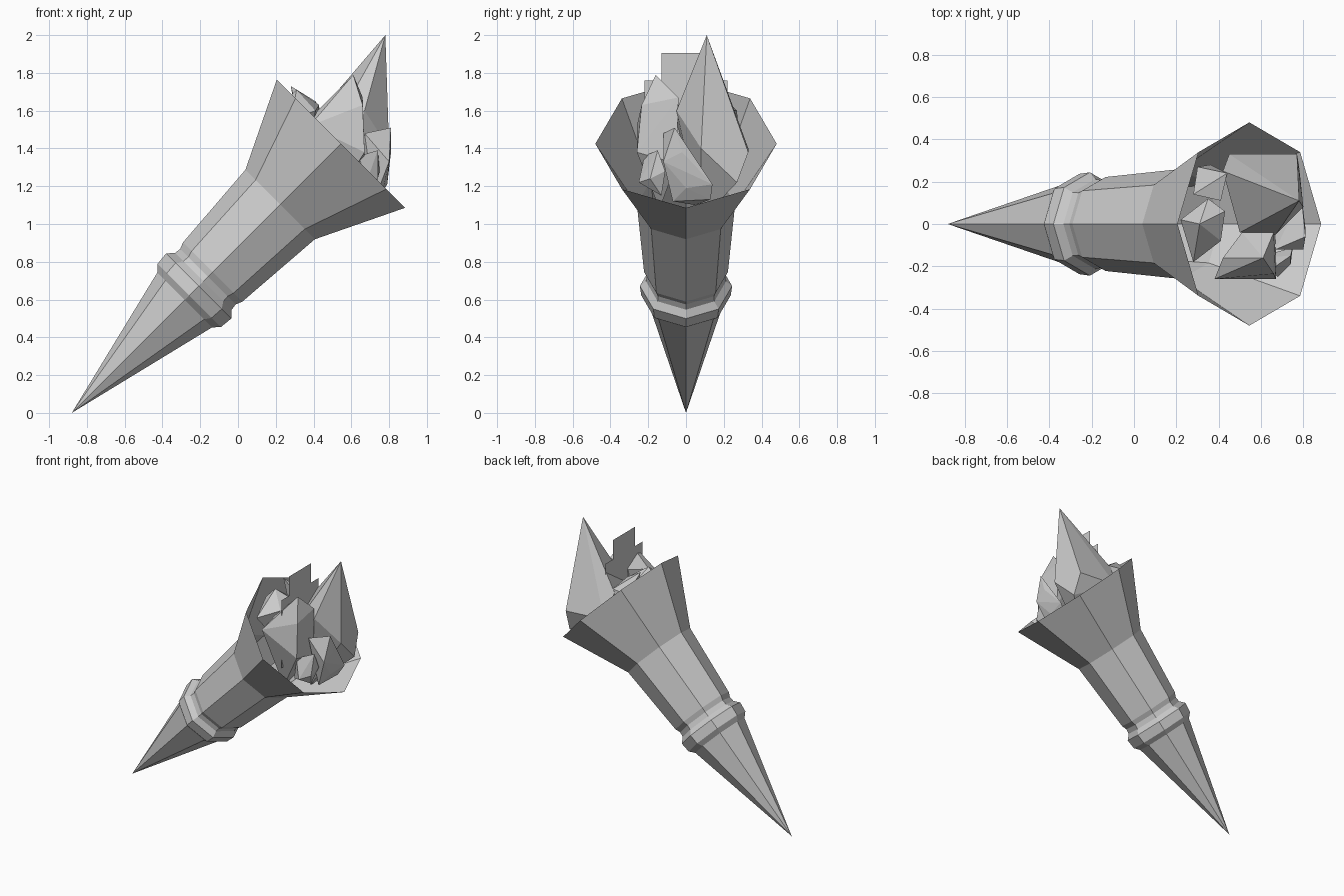
import bpy, bmesh
from math import cos, sin, pi, sqrt
from mathutils import Vector

if "Cube" in bpy.data.objects:
    bpy.data.objects.remove(bpy.data.objects["Cube"])


def finish(bm, name):
    bmesh.ops.recalc_face_normals(bm, faces=bm.faces)
    me = bpy.data.meshes.new(name)
    bm.to_mesh(me)
    bm.free()
    ob = bpy.data.objects.new(name, me)
    bpy.context.collection.objects.link(ob)
    return ob


def lathe(name, origin, axis, profile, sides=8):
    """Flat-sided open shell: profile is (distance, radius) along the axis."""
    u = Vector((0, 1, 0))
    w = axis.cross(u)
    bm = bmesh.new()
    rings = []
    for s, r in profile:
        c = origin + axis * s
        if r == 0:
            rings.append([bm.verts.new(c)] * sides)
        else:
            rings.append([bm.verts.new(c + r * (u * cos(2 * pi * i / sides) + w * sin(2 * pi * i / sides)))
                          for i in range(sides)])
    for a, b in zip(rings, rings[1:]):
        for i in range(sides):
            j = (i + 1) % sides
            quad = [a[i], a[j], b[j], b[i]]
            bm.faces.new(list(dict.fromkeys(quad)))
    return finish(bm, name)


def crystal(name, *points):
    """Faceted gem as the convex hull of a few corners."""
    bm = bmesh.new()
    for p in points:
        bm.verts.new(p)
    res = bmesh.ops.convex_hull(bm, input=bm.verts)
    loose = [v for v in bm.verts if not v.link_faces]
    bmesh.ops.delete(bm, geom=loose, context='VERTS')
    return finish(bm, name)


# Tilted octagonal holder with a collar and flared mouth
axis = Vector((1, 0, 1)).normalized()
lathe("holder", Vector((-0.88, 0, 0)), axis,
      [(0, 0), (0.845, 0.205), (0.88, 0.237), (0.95, 0.244), (0.985, 0.212),
       (1.02, 0.208), (1.055, 0.222), (1.56, 0.26), (2.015, 0.48)])

# Large pointed crystal
crystal("large_crystal", (0.78, 0.11, 2.0), (0.42, 0.25, 1.58), (0.45, 0.33, 1.40),
        (0.77, 0.33, 1.38), (0.78, 0.27, 1.22), (0.80, 0.08, 1.40),
        (0.67, -0.05, 1.60), (0.50, -0.04, 1.50), (0.55, 0.08, 1.02))

# Front crystal
crystal("front_crystal", (0.61, -0.16, 1.79), (0.66, -0.04, 1.67), (0.66, -0.235, 1.63),
        (0.67, -0.26, 1.38), (0.38, -0.26, 1.52), (0.42, -0.16, 1.60),
        (0.51, -0.04, 1.62), (0.67, -0.05, 1.32), (0.48, -0.14, 1.08))

# Small crystals along the lower lip
crystal("lip_crystal", (0.81, -0.06, 1.51), (0.67, -0.12, 1.48), (0.80, -0.12, 1.33),
        (0.81, -0.02, 1.38), (0.79, 0.14, 1.21), (0.74, 0.13, 1.13), (0.77, 0.0, 1.19),
        (0.72, -0.07, 1.12), (0.62, 0.05, 1.10))
crystal("small_crystal", (0.74, -0.15, 1.39), (0.64, -0.22, 1.36), (0.75, -0.11, 1.28),
        (0.74, -0.19, 1.24), (0.68, -0.25, 1.22), (0.70, -0.13, 1.15), (0.58, -0.16, 1.17))

# Crystals near the upper lip
crystal("upper_crystal", (0.31, 0.0, 1.71), (0.22, 0.02, 1.62), (0.35, 0.12, 1.62),
        (0.43, 0.06, 1.63), (0.41, -0.08, 1.60), (0.28, -0.18, 1.55), (0.36, 0.0, 1.30))
crystal("upper_side_crystal", (0.28, 0.14, 1.73), (0.30, 0.27, 1.60), (0.44, 0.24, 1.60),
        (0.41, 0.11, 1.65), (0.36, 0.28, 1.45), (0.38, 0.15, 1.30))

# Paper-thin stepped plate standing among the crystals
half = [(0.13, 1.905), (0.13, 1.76), (0.22, 1.76), (0.22, 1.25)]
outline = half + [(-y, z) for y, z in reversed(half)]
bm = bmesh.new()
bm.faces.new([bm.verts.new((0.515, y, z)) for y, z in outline])
finish(bm, "stepped_plate")
